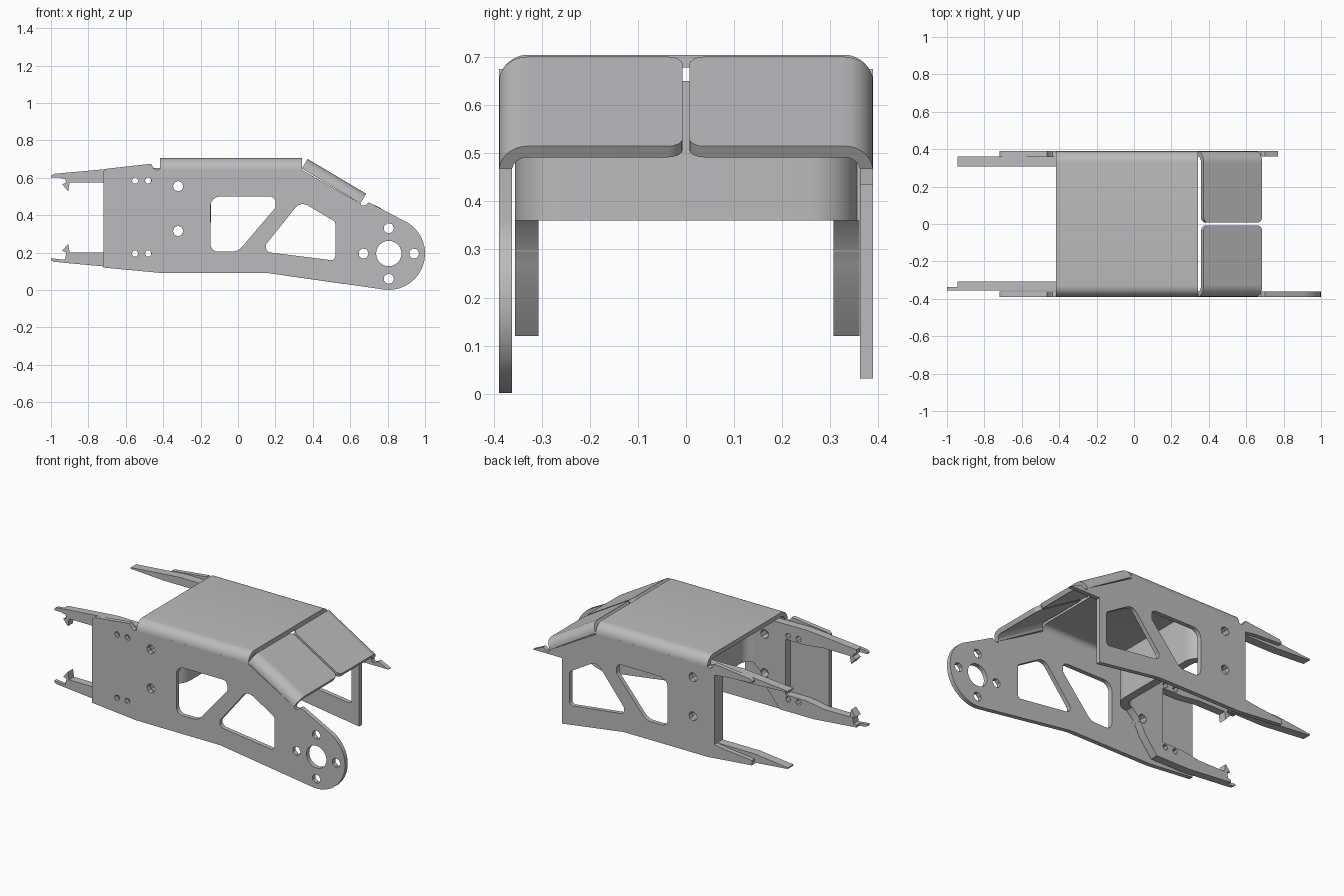
import bpy, bmesh, math
from mathutils import Matrix, Vector

if "Cube" in bpy.data.objects:
    bpy.data.objects.remove(bpy.data.objects["Cube"])

steel = bpy.data.materials.new("light grey steel")
steel.diffuse_color = (0.5, 0.5, 0.51, 1)
steel.use_nodes = True
steel.node_tree.nodes["Principled BSDF"].inputs["Base Color"].default_value = steel.diffuse_color
X, Y, Z = Vector((1, 0, 0)), Vector((0, 1, 0)), Vector((0, 0, 1))


def arc(cx, cy, r, a0, a1, n=8):
    """Points on an arc, angles in degrees."""
    return [(cx + r * math.cos(math.radians(a0 + (a1 - a0) * i / n)),
             cy + r * math.sin(math.radians(a0 + (a1 - a0) * i / n))) for i in range(n + 1)]


def circle(cx, cy, r, n):
    return arc(cx, cy, r, 0, 360, n)[:-1]


def fillet(pts, n=4):
    """Round the corners of a polygon given as (x, y, radius)."""
    out = []
    for i, p in enumerate(pts):
        c = Vector(p[:2])
        r = p[2] if len(p) > 2 else 0
        if not r:
            out.append(tuple(c))
            continue
        a = (Vector(pts[i - 1][:2]) - c).normalized()
        b = (Vector(pts[(i + 1) % len(pts)][:2]) - c).normalized()
        half = a.angle(b) / 2
        t = r / math.tan(half)
        p0, p2 = c + a * t, c + b * t
        o = c + (a + b).normalized() * (r / math.sin(half))
        for k in range(n + 1):
            d = (p0.lerp(p2, k / n) - o).normalized()
            out.append(tuple(o + d * r))
    return out


def sheet(name, loops, u, v, w, lo, hi, origin=Vector((0, 0, 0))):
    """Extrude outline and holes, drawn on axes u and v, from lo to hi along w."""
    cu = bpy.data.curves.new(name, 'CURVE')
    cu.dimensions, cu.fill_mode, cu.extrude = '2D', 'BOTH', (hi - lo) / 2
    for pts in loops:
        s = cu.splines.new('POLY')
        s.points.add(len(pts) - 1)
        for q, p in zip(s.points, pts):
            q.co = (p[0], p[1], 0, 1)
        s.use_cyclic_u = True
    tmp = bpy.data.objects.new(name + "_outline", cu)
    bpy.context.collection.objects.link(tmp)
    bpy.context.view_layer.update()
    me = bpy.data.meshes.new_from_object(tmp.evaluated_get(bpy.context.evaluated_depsgraph_get()))
    bpy.data.objects.remove(tmp)
    c = origin + w * ((lo + hi) / 2)
    me.transform(Matrix(((u.x, v.x, w.x, c.x), (u.y, v.y, w.y, c.y),
                         (u.z, v.z, w.z, c.z), (0, 0, 0, 1))))
    bm = bmesh.new()
    bm.from_mesh(me)
    bmesh.ops.remove_doubles(bm, verts=bm.verts, dist=1e-5)
    bmesh.ops.recalc_face_normals(bm, faces=bm.faces)
    bm.to_mesh(me)
    bm.free()
    me.materials.clear()
    me.materials.append(steel)
    ob = bpy.data.objects.new(name, me)
    bpy.context.collection.objects.link(ob)
    bpy.ops.object.select_all(action='DESELECT')
    ob.select_set(True)
    bpy.context.view_layer.objects.active = ob
    bpy.ops.object.shade_smooth_by_angle(angle=math.radians(30))
    return ob


W, T, R = 0.389, 0.027, 0.06      # half width, sheet thickness, bend radius

# Windows and holes in the side walls
windows = [fillet([(-.147, .5, .05), (.2, .5, .03), (.2, .44, .02), (0, .205, .07), (-.147, .205, .04)]),
           fillet([(.12, .207, .03), (.335, .475, .05), (.52, .365, .02), (.52, .157, .02)])]
bolts = [circle(-.32, z, .028, 8) for z in (.555, .315)]
rivets = [circle(x, z, .018, 6) for x in (-.55, -.48) for z in (.585, .195)]
pivot = [circle(.806, .195, .068, 24)]
pivot += [circle(.806 + dx, .195 + dz, .028, 7)
          for dx, dz in ((.135, 0), (-.135, 0), (0, .135), (0, -.135))]

# Upper edge shared by both walls, from rear to the lower flap notch
top_edge = [(-.72, .635), (-.705, .648), (-.465, .675), (-.45, .65), (-.435, .64), (-.42, .646),
            (.335, .646), (.345, .64), (.654, .463), (.66, .452), (.678, .452), (.70, .468)]

# Long front wall with the pivot eye
sheet("front_wall", [top_edge + arc(.806, .195, .194, 57, -97, 20)
                     + [(.15, .092), (-.42, .092), (-.72, .12)]] + windows + bolts + rivets + pivot,
      X, Z, Y, -W, -W + T)

# Shorter back wall with a nose strip and an open rear
sheet("back_wall", [top_edge + [(.77, .435), (.57, .435), (.57, .032), (.15, .092), (-.42, .092),
                                (-.72, .12), (-.72, .15), (-.53, .17), (-.465, .18),
                                (-.465, .605), (-.53, .615), (-.72, .625)]] + windows + bolts,
      X, Z, Y, W - T, W)

# Roof with both rounded bends
outer = arc(W - R, .705 - R, R, 0, 90) + arc(R - W, .705 - R, R, 90, 180)
inner = arc(R - W, .705 - R, R - T, 180, 90) + arc(W - R, .705 - R, R - T, 90, 0)
sheet("roof", [outer + inner], Y, Z, X, -.418, .343)

# Two sloping flaps, each a rounded panel joined to its wall by a bend
S, E = Vector((.372, 0, .701)), Vector((.685, 0, .515))
slope = (E - S).normalized()
normal = Vector((-slope.z, 0, slope.x))
L = (E - S).length
for side, label in ((-1, "front"), (1, "back")):
    across = Y * side
    panel = fillet([(0, W - R), (0, .007, .03), (L, .007, .03), (L, W - R)])
    sheet(label + "_flap", [panel], slope, across, normal, -T, 0, S)
    bend = arc(W - R, -R, R, 0, 90) + arc(W - R, -R, R - T, 90, 0)
    sheet(label + "_flap_bend", [bend], across, normal, slope, 0, L, S)

# Inner brace: cross web with two wide bends
I, IT, B = .356, .049, .1
web = (arc(-.245, B - I, B, -90, 0) + arc(-.245, I - B, B, 0, 90)
       + arc(-.245, I - B, B - IT, 90, 0) + arc(-.245, B - I, B - IT, 0, -90))
sheet("brace_web", [web], X, Y, Z, .36, .65)

# Brace cheeks: lower curve, then two rear fingers
belly = [(-.65, .12), (-.42, .12), (-.335, .228)] + [(-.315, .27), (-.287, .32), (-.245, .36)]
crown = [(-.245, .65), (-.60, .655), (-.72, .645)]
hooked = [(-.945, .625), (-.945, .598), (-.925, .595), (-.918, .575), (-.94, .565), (-.908, .528),
          (-.90, .575), (-.72, .575), (-.60, .56), (-.462, .56),
          (-.462, .22), (-.60, .22), (-.72, .2), (-.90, .2), (-.908, .247), (-.94, .21),
          (-.918, .2), (-.925, .165), (-.945, .162), (-.945, .147)]
plain = [(-.945, .625), (-.945, .618), (-.72, .605), (-.465, .605),
         (-.465, .18), (-.72, .18), (-.945, .155), (-.945, .147)]
sheet("front_cheek", [belly + crown + hooked] + bolts + rivets, X, Z, Y, -I, -I + IT)
sheet("back_cheek", [belly + crown + plain] + bolts, X, Z, Y, I - IT, I + .005)

# Thin tips on the hooked fingers
sheet("upper_tip", [[(-1, .602), (-1, .612), (-.985, .621), (-.94, .625), (-.94, .6)]],
      X, Z, Y, -I, -I + .02)
sheet("lower_tip", [[(-1, .17), (-1, .16), (-.985, .151), (-.94, .147), (-.94, .163)]],
      X, Z, Y, -I, -I + .02)
